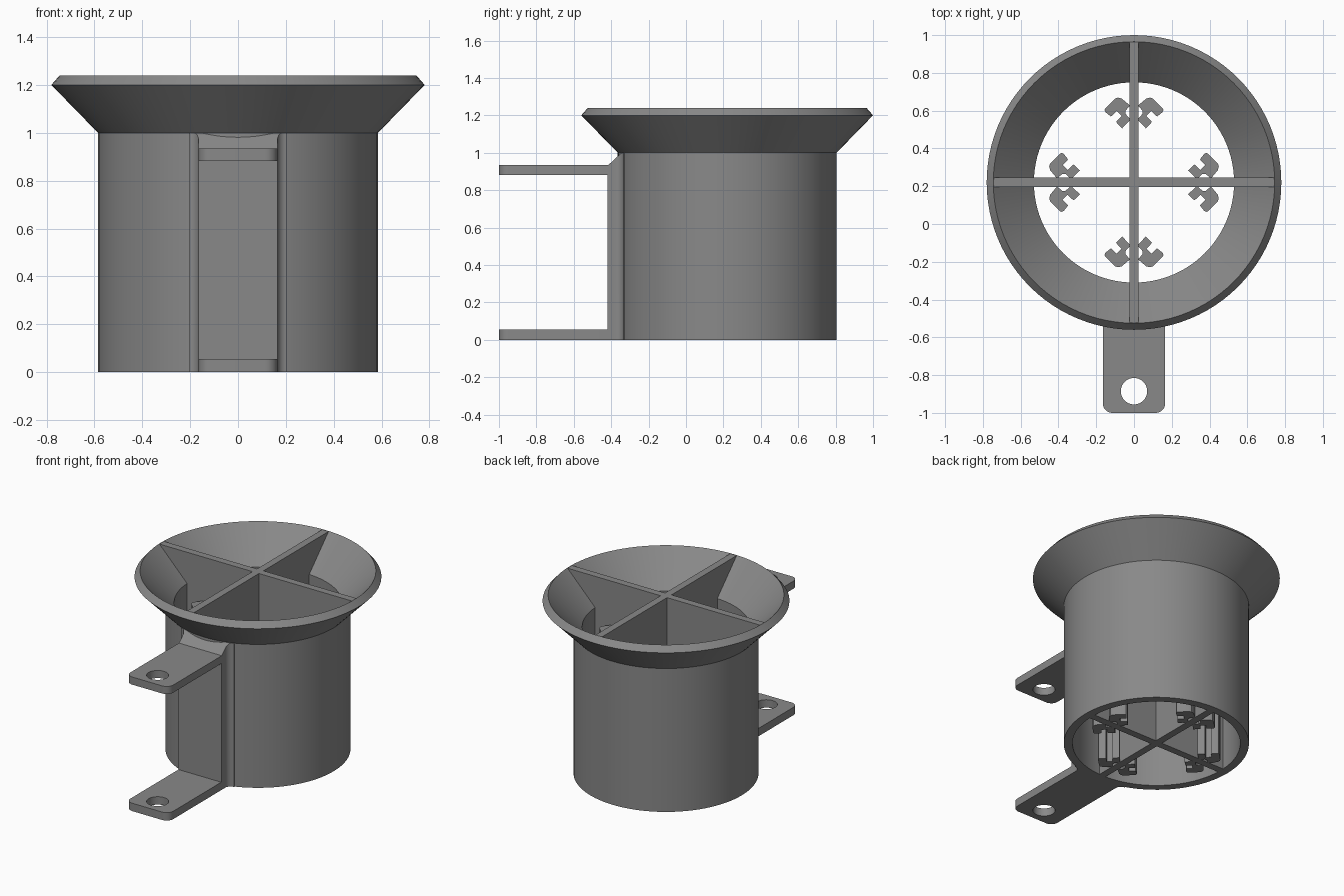
import bpy, bmesh, math
from mathutils import Matrix, Vector

if "Cube" in bpy.data.objects:
    bpy.data.objects.remove(bpy.data.objects["Cube"])

CY = 0.22      # y of the tube axis
T = 0.025      # half thickness of the divider walls

grey = bpy.data.materials.new("grey plastic")
grey.diffuse_color = (0.25, 0.25, 0.25, 1)
grey.use_nodes = True
grey.node_tree.nodes["Principled BSDF"].inputs["Base Color"].default_value = grey.diffuse_color


def finish(name, bm, smooth=30):
    bmesh.ops.recalc_face_normals(bm, faces=bm.faces)
    me = bpy.data.meshes.new(name)
    bm.to_mesh(me)
    bm.free()
    ob = bpy.data.objects.new(name, me)
    bpy.context.collection.objects.link(ob)
    me.materials.append(grey)
    bpy.ops.object.select_all(action='DESELECT')
    ob.select_set(True)
    bpy.context.view_layer.objects.active = ob
    bpy.ops.object.shade_smooth_by_angle(angle=math.radians(smooth))
    return ob


def prism(name, loops, z0, z1, mat=None):
    """Extrude an outline, with optional hole loops, from z0 to z1."""
    bm = bmesh.new()
    edges = []
    for loop in loops:
        vs = [bm.verts.new((x, y, z0)) for x, y in loop]
        edges += [bm.edges.new((vs[i], vs[i - 1])) for i in range(len(vs))]
    bmesh.ops.triangle_fill(bm, edges=edges, use_beauty=True)
    ext = bmesh.ops.extrude_face_region(bm, geom=bm.faces[:], use_keep_orig=True)
    for v in ext["geom"]:
        if isinstance(v, bmesh.types.BMVert):
            v.co.z = z1
    if mat:
        bmesh.ops.transform(bm, matrix=mat, verts=bm.verts)
    return finish(name, bm)


def arc(cx, cy, r, a0, a1, n):
    return [(cx + r * math.cos(math.radians(a0 + (a1 - a0) * i / n)),
             cy + r * math.sin(math.radians(a0 + (a1 - a0) * i / n))) for i in range(n + 1)]


# Tube with flared funnel: one closed profile spun around the axis
profile = [(0.53, 0), (0.585, 0), (0.585, 1.0), (0.78, 1.2), (0.745, 1.24), (0.53, 1.02)]
bm = bmesh.new()
N = 96
rings = []
for k in range(N):
    a = 2 * math.pi * k / N
    rings.append([bm.verts.new((r * math.cos(a), CY + r * math.sin(a), z)) for r, z in profile])
for k in range(N):
    A, B = rings[k - 1], rings[k]
    for i in range(len(profile)):
        bm.faces.new((A[i - 1], B[i - 1], B[i], A[i]))
finish("funnel_tube", bm)

# Crossed divider walls: half silhouette mirrored, stood upright
half = [(0.54, 0), (0.54, 1.03), (0.744, 1.238)]
wall = half + [(-x, z) for x, z in reversed(half)]
stand = Matrix.Rotation(math.pi / 2, 4, 'X')
for name, turn in (("divider_across", 0), ("divider_lengthwise", math.pi / 2)):
    prism(name, [wall], -T, T,
          Matrix.Translation((0, CY, 0)) @ Matrix.Rotation(turn, 4, 'Z') @ stand)

# Clip rails: a hooked section beside each divider, mirrored and turned
hook = [(0.021, 0.407), (0.065, 0.444), (0.085, 0.449), (0.1, 0.444), (0.151, 0.394),
        (0.156, 0.383), (0.151, 0.372), (0.122, 0.349), (0.092, 0.378), (0.066, 0.352),
        (0.095, 0.32), (0.063, 0.286), (0.018, 0.333), (0.044, 0.362), (0.045, 0.38)]
for q in range(4):
    for side in (1, -1):
        prism("clip_rail", [[(side * x, y) for x, y in hook]], 0.0, 0.93,
              Matrix.Translation((0, CY, 0)) @ Matrix.Rotation(q * math.pi / 2, 4, 'Z'))

# Mounting block: plan with concave fillets, top front edge sloping up to the funnel
right = [(0.165, -0.42), (0.165, -0.385)] + arc(0.205, -0.375, 0.04, 180, 90, 6) + [(0.2, -0.318)]
plan = right + [(-x, y) for x, y in reversed(right)]
block = prism("mounting_block", [plan], 0, 1.0)
for v in block.data.vertices:
    if v.co.z > 0.5:
        v.co.z = min(1.0, 0.93 + (v.co.y + 0.42) * 0.93)

# Screw tabs with rounded corners and a hole
outline = [(-0.165, -0.40)] + arc(-0.115, -0.95, 0.05, 180, 270, 8) \
    + arc(0.115, -0.95, 0.05, 270, 360, 8) + [(0.165, -0.40)]
hole = arc(0, -0.885, 0.07, 0, 360, 40)[:-1]
for name, z0, z1 in (("lower_tab", 0, 0.055), ("upper_tab", 0.882, 0.935)):
    prism(name, [outline, hole], z0, z1)
